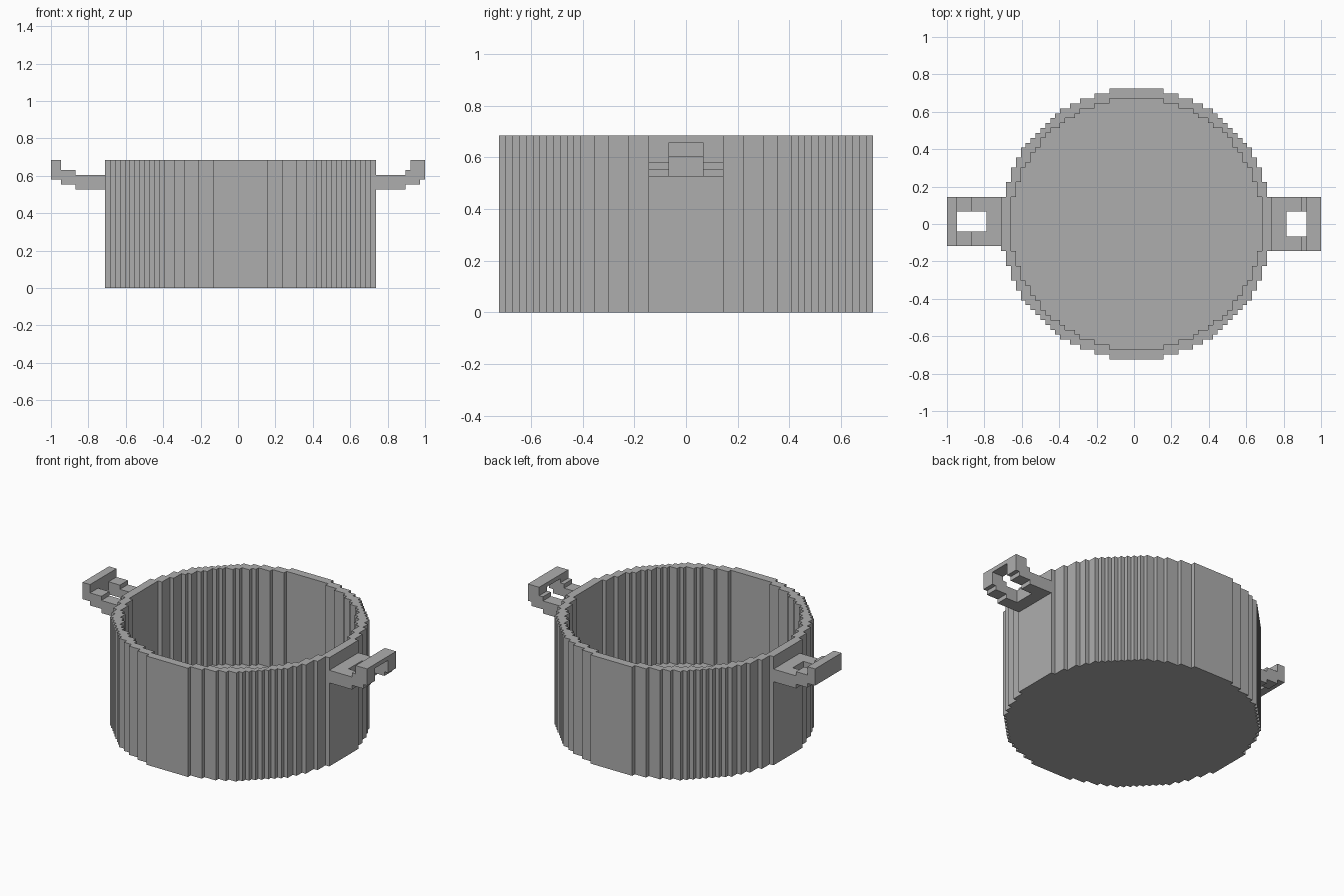
import bpy
import bmesh
from math import floor, sqrt

UNIT = 1 / 38          # size of one block step
HEIGHT = 26            # pot height in steps
FLOOR = 3              # floor thickness in steps

cube = bpy.data.objects.get("Cube")
if cube:
    bpy.data.objects.remove(cube, do_unlink=True)

grey = bpy.data.materials.new("plain_grey")
grey.use_nodes = True
colour = (0.42, 0.42, 0.42, 1)
grey.diffuse_color = colour
grey.node_tree.nodes["Principled BSDF"].inputs["Base Color"].default_value = colour


def prism(name, outlines, start, end, sideways=False):
    """Extrude closed outlines (later ones are holes) along z, or along y if sideways."""
    bm = bmesh.new()

    def place(a, b, c):
        return [v * UNIT for v in ((a, c, b) if sideways else (a, b, c))]

    caps = ([], [])
    for outline in outlines:
        rings = [[bm.verts.new(place(a, b, c)) for a, b in outline] for c in (start, end)]
        for i in range(len(outline)):
            low, low_prev = rings[0][i], rings[0][i - 1]
            high, high_prev = rings[1][i], rings[1][i - 1]
            bm.faces.new((low_prev, low, high, high_prev))
            caps[0].append(bm.edges.get((low_prev, low)))
            caps[1].append(bm.edges.get((high_prev, high)))
    for edges in caps:
        bmesh.ops.triangle_fill(bm, edges=edges, use_beauty=True,
                                normal=(0, 1, 0) if sideways else (0, 0, 1))
    bmesh.ops.recalc_face_normals(bm, faces=bm.faces[:])
    mesh = bpy.data.meshes.new(name)
    bm.to_mesh(mesh)
    bm.free()
    mesh.materials.append(grey)
    obj = bpy.data.objects.new(name, mesh)
    bpy.context.collection.objects.link(obj)
    return obj


def stepped_circle(radius):
    """Outline of a disc made of square blocks."""
    reach = floor(radius)
    upper = []
    for i in range(-reach, reach + 1):
        half = floor(sqrt(radius * radius - i * i)) + 0.5
        if upper and upper[-1][1] == half:
            upper[-1] = (i + 0.5, half)
        else:
            upper += [(i - 0.5, half), (i + 0.5, half)]
    lower = [(x, -y) for x, y in reversed(upper)]
    return [(x + 0.5, y) for x, y in upper + lower]


def handle(name, profile, span, hole, hole_span):
    """Stepped side profile with an opening cut through its middle."""
    bar = prism(name, [profile], *span, sideways=True)
    cutter = prism(name + "_cutter", [hole], *hole_span, sideways=True)
    cutter.hide_render = True
    cutter.hide_viewport = True
    cut = bar.modifiers.new("opening", "BOOLEAN")
    cut.operation = "DIFFERENCE"
    cut.solver = "EXACT"
    cut.object = cutter


# Pot body
outer, inner = stepped_circle(27.5), stepped_circle(25.5)
prism("pot_wall", [outer, inner], 0, HEIGHT)
prism("pot_floor", [inner], 0, FLOOR)

# Left handle (+x), open below its end bar
handle("left_handle",
       [(28, 20), (34, 20), (34, 21), (37, 21), (37, 22), (38, 22), (38, 26),
        (35, 26), (35, 24), (34, 24), (34, 23), (28, 23)], (-5.5, 5.5),
       [(31, 19), (39, 19), (39, 25), (35, 25), (35, 27), (31, 27)], (-2.5, 2.5))

# Right handle (-x), with a solid end bar
handle("right_handle",
       [(-27, 20), (-33, 20), (-33, 21), (-36, 21), (-36, 22), (-38, 22), (-38, 26),
        (-36, 26), (-36, 24), (-33, 24), (-33, 23), (-27, 23)], (-4.5, 5.5),
       [(-30, 19), (-36, 19), (-36, 27), (-30, 27)], (-1.5, 2.5))
